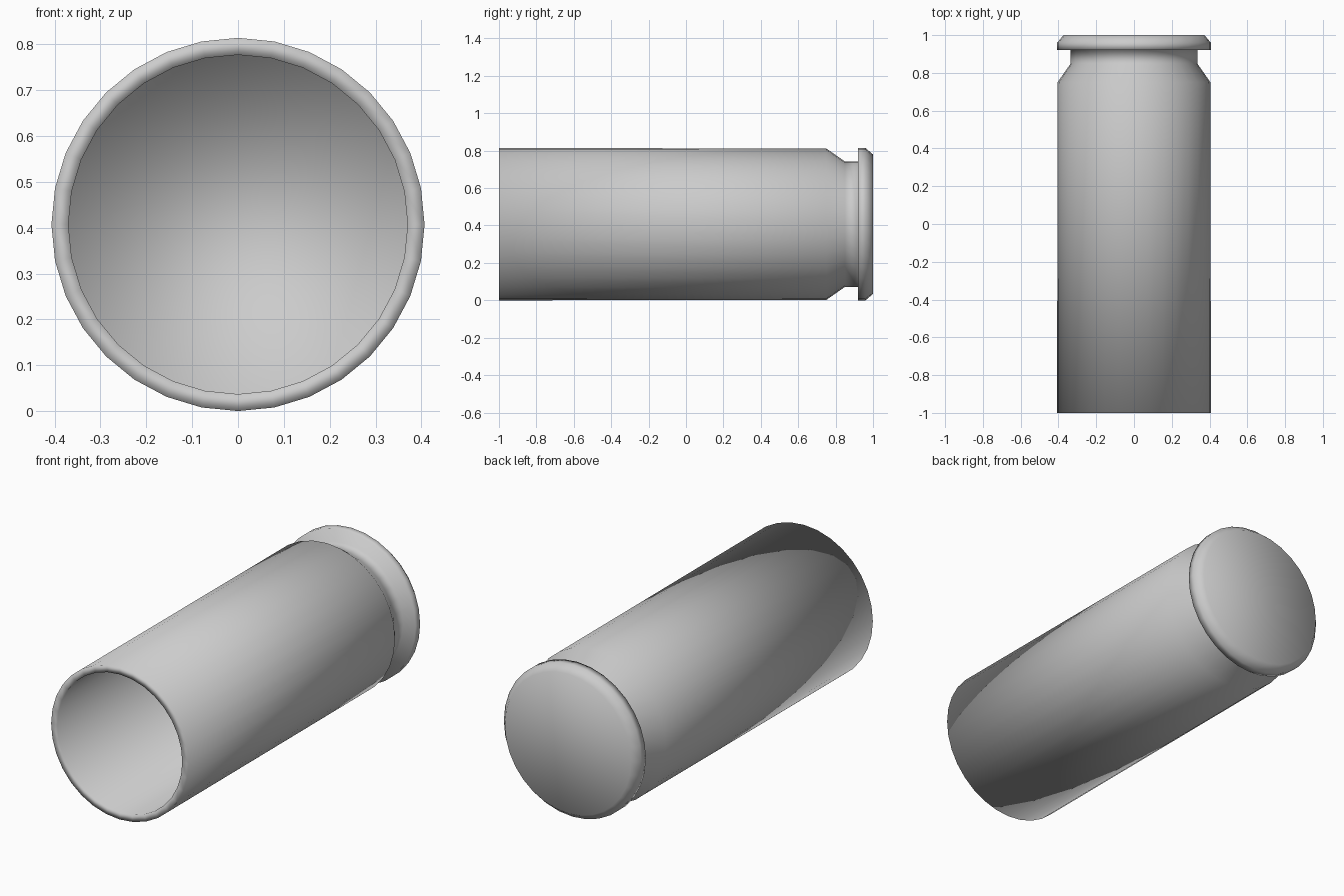
import bpy, bmesh, math

if "Cube" in bpy.data.objects:
    bpy.data.objects.remove(bpy.data.objects["Cube"])

SIDES = 32
R = 0.407

# Lathe profile as (y, radius): bore, mouth, body, shoulder groove, rim
profile = [
    (0.75, 0.37), (-1.0, 0.37), (-1.0, R), (0.75, 0.405),
    (0.85, 0.335), (0.92, 0.335), (0.92, R), (0.96, R), (1.0, 0.373),
]

bm = bmesh.new()
rings = []
for y, r in profile:
    rings.append([bm.verts.new((r * math.sin(2 * math.pi * i / SIDES), y,
                                R + r * math.cos(2 * math.pi * i / SIDES)))
                  for i in range(SIDES)])

# Walls between neighbouring rings
for a, b in zip(rings, rings[1:]):
    for i in range(SIDES):
        j = (i + 1) % SIDES
        bm.faces.new((a[i], a[j], b[j], b[i]))

# Bore floor and rear base
bm.faces.new(rings[0])
bm.faces.new(rings[-1])
bmesh.ops.recalc_face_normals(bm, faces=bm.faces[:])
for f in bm.faces:
    f.smooth = True

mesh = bpy.data.meshes.new("shell_casing")
bm.to_mesh(mesh)
bm.free()
casing = bpy.data.objects.new("shell_casing", mesh)
bpy.context.collection.objects.link(casing)
